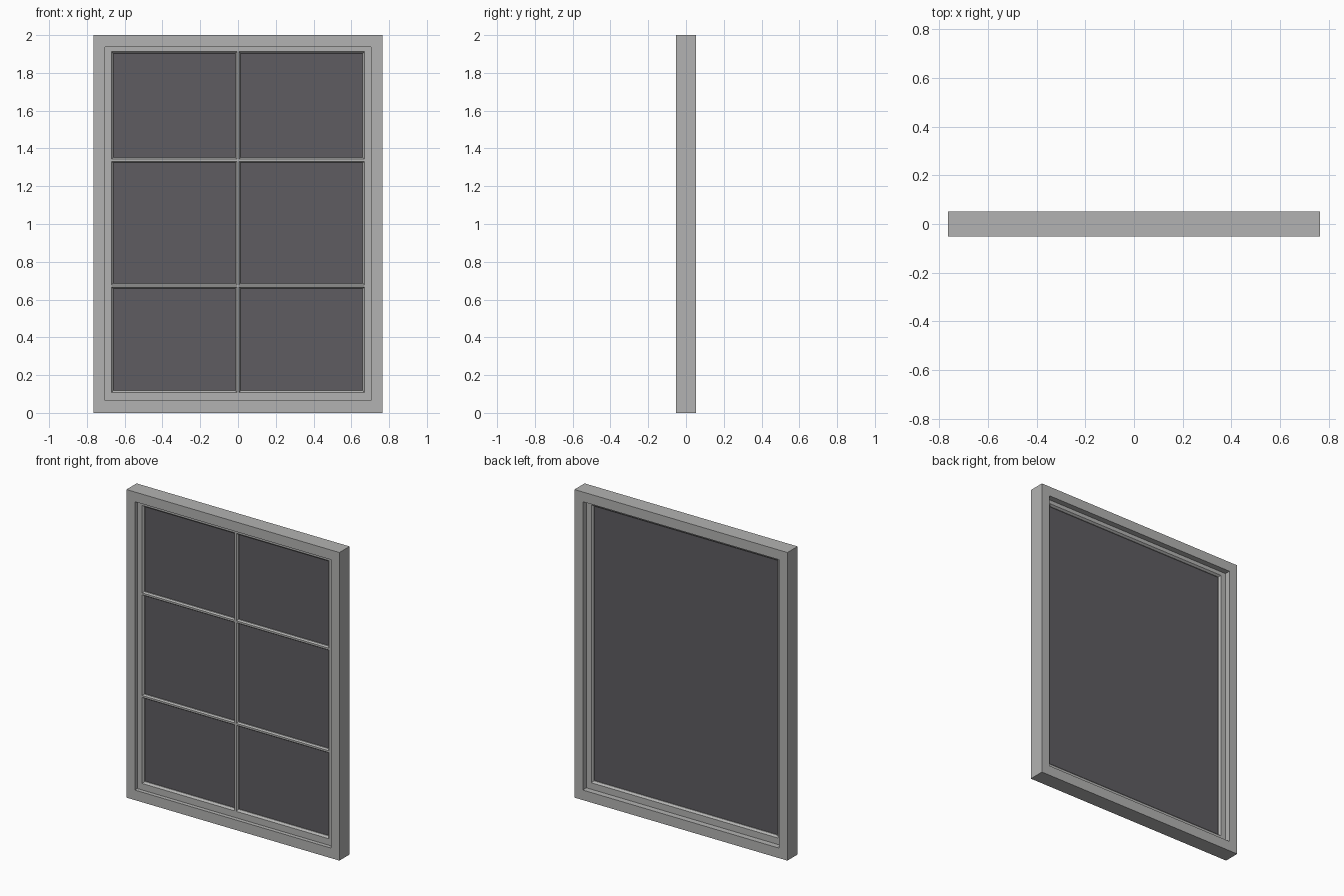
import bpy, bmesh

old = bpy.data.objects.get("Cube")
if old:
    bpy.data.objects.remove(old, do_unlink=True)


def material(name, rgb):
    m = bpy.data.materials.new(name)
    m.use_nodes = True
    m.diffuse_color = (*rgb, 1)
    m.node_tree.nodes["Principled BSDF"].inputs["Base Color"].default_value = (*rgb, 1)
    return m


grey = material("frame_grey", (0.45, 0.45, 0.445))
dark = material("dark_glass", (0.112, 0.107, 0.119))


def finish(name, bm, mat):
    bmesh.ops.recalc_face_normals(bm, faces=bm.faces)
    mesh = bpy.data.meshes.new(name)
    bm.to_mesh(mesh)
    bm.free()
    mesh.materials.append(mat)
    obj = bpy.data.objects.new(name, mesh)
    bpy.context.collection.objects.link(obj)
    return obj


def box(name, lo, hi, mat):
    bm = bmesh.new()
    bmesh.ops.create_cube(bm, size=1)
    for v in bm.verts:
        v.co = [a + (b - a) * (c + 0.5) for a, b, c in zip(lo, hi, v.co)]
    return finish(name, bm, mat)


def loft(name, loops, mat, closed):
    """Join matching point loops; closed wraps the last to the first, else caps the ends."""
    bm = bmesh.new()
    rings = [[bm.verts.new(p) for p in loop] for loop in loops]
    n = len(rings[0])
    for a, b in zip(rings, rings[1:] + (rings[:1] if closed else [])):
        for i in range(n):
            j = (i + 1) % n
            bm.faces.new((a[i], a[j], b[j], b[i]))
    if not closed:
        bm.faces.new(rings[0])
        bm.faces.new(rings[-1])
    return finish(name, bm, mat)


HALF_W, HALF_D, TOP = 0.765, 0.052, 2.0
JAMB, SILL, HEAD = 0.705, 0.065, 1.937

# Outer frame
box("sill", (-HALF_W, -HALF_D, 0), (HALF_W, HALF_D, SILL), grey)
box("head", (-HALF_W, -HALF_D, HEAD), (HALF_W, HALF_D, TOP), grey)
for name, s in (("left_jamb", 1), ("right_jamb", -1)):
    a, b = sorted((s * JAMB, s * HALF_W))
    box(name, (a, -HALF_D, SILL), (b, HALF_D, HEAD), grey)


# Sash: one profile carried round the opening, with a chamfered lip on both sides
def rectangle(half, low, high, y):
    return [(-half, y, low), (half, y, low), (half, y, high), (-half, y, high)]


outer, lip, inner = (JAMB, SILL, HEAD), (0.67, 0.107, 1.912), (0.66, 0.118, 1.902)
profile = [(outer, -0.026), (lip, -0.026), (inner, -0.014),
           (inner, 0.002), (lip, 0.014), (outer, 0.014)]
loft("sash", [rectangle(*r, y) for r, y in profile], grey, True)

# Glass pane
box("glass", (-0.662, -0.009, 0.116), (0.662, -0.003, 1.904), dark)

# Glazing bars, chamfered towards the front
section = [(-0.013, -0.008), (-0.013, -0.016), (-0.006, -0.026),
           (0.006, -0.026), (0.013, -0.016), (0.013, -0.008)]
loft("upright_bar", [[(u, y, z) for u, y in section] for z in (0.107, 1.912)], grey, False)
for name, z in (("lower_bar", 0.672), ("upper_bar", 1.338)):
    loft(name, [[(x, y, z + u) for u, y in section] for x in (-0.67, 0.67)], grey, False)
